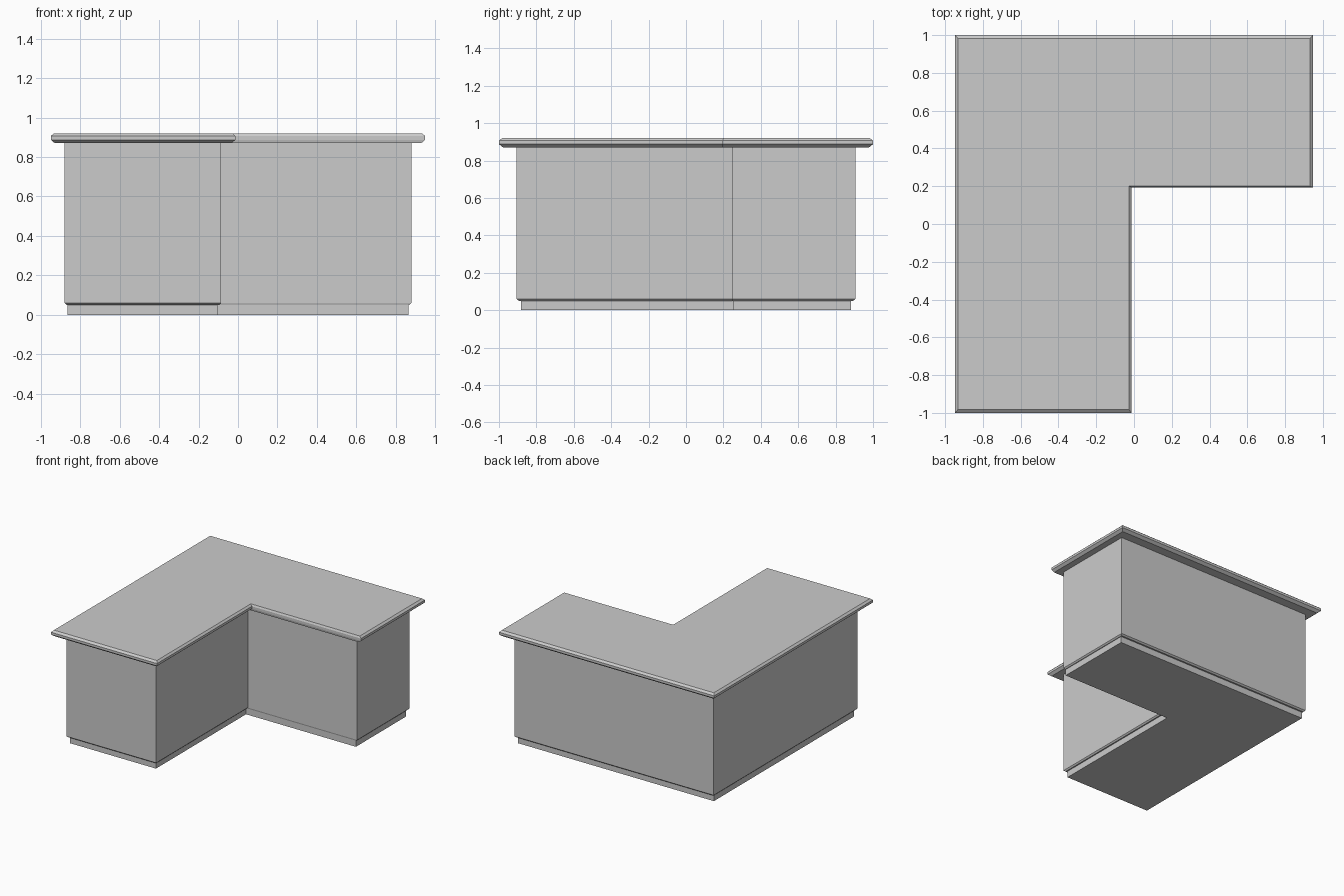
import bpy, bmesh

if "Cube" in bpy.data.objects:
    bpy.data.objects.remove(bpy.data.objects["Cube"])


def l_outline(half_x, half_y, notch_x, notch_y):
    """L-shaped footprint with the notch in the front right corner."""
    return [(-half_x, -half_y), (notch_x, -half_y), (notch_x, notch_y),
            (half_x, notch_y), (half_x, half_y), (-half_x, half_y)]


def l_solid(name, sections):
    """Stack L outlines, bridge them with walls and cap both ends."""
    bm = bmesh.new()
    rings = [[bm.verts.new((x, y, z)) for x, y in l_outline(*dims)]
             for z, *dims in sections]
    for low, high in zip(rings, rings[1:]):
        for i in range(6):
            j = (i + 1) % 6
            bm.faces.new((low[i], low[j], high[j], high[i]))
    bm.faces.new(rings[0][::-1])
    bm.faces.new(rings[-1])
    bmesh.ops.recalc_face_normals(bm, faces=bm.faces[:])
    mesh = bpy.data.meshes.new(name)
    bm.to_mesh(mesh)
    bm.free()
    obj = bpy.data.objects.new(name, mesh)
    bpy.context.collection.objects.link(obj)
    return obj


# Each section: height, half width, half depth, notch x, notch y

# Recessed plinth
l_solid("toe_kick", [
    (0.0, 0.863, 0.882, -0.105, 0.251),
    (0.05, 0.863, 0.882, -0.105, 0.251),
])

# Cabinet with a small chamfer at its lower edge
l_solid("cabinet_body", [
    (0.05, 0.868, 0.894, -0.096, 0.249),
    (0.06, 0.878, 0.906, -0.086, 0.246),
    (0.87, 0.878, 0.906, -0.086, 0.246),
])

# Overhanging countertop, chamfered above and below
l_solid("countertop", [
    (0.87, 0.928, 0.978, -0.033, 0.197),
    (0.887, 0.948, 1.0, -0.013, 0.193),
    (0.906, 0.948, 1.0, -0.013, 0.193),
    (0.92, 0.933, 0.983, -0.027, 0.200),
])
